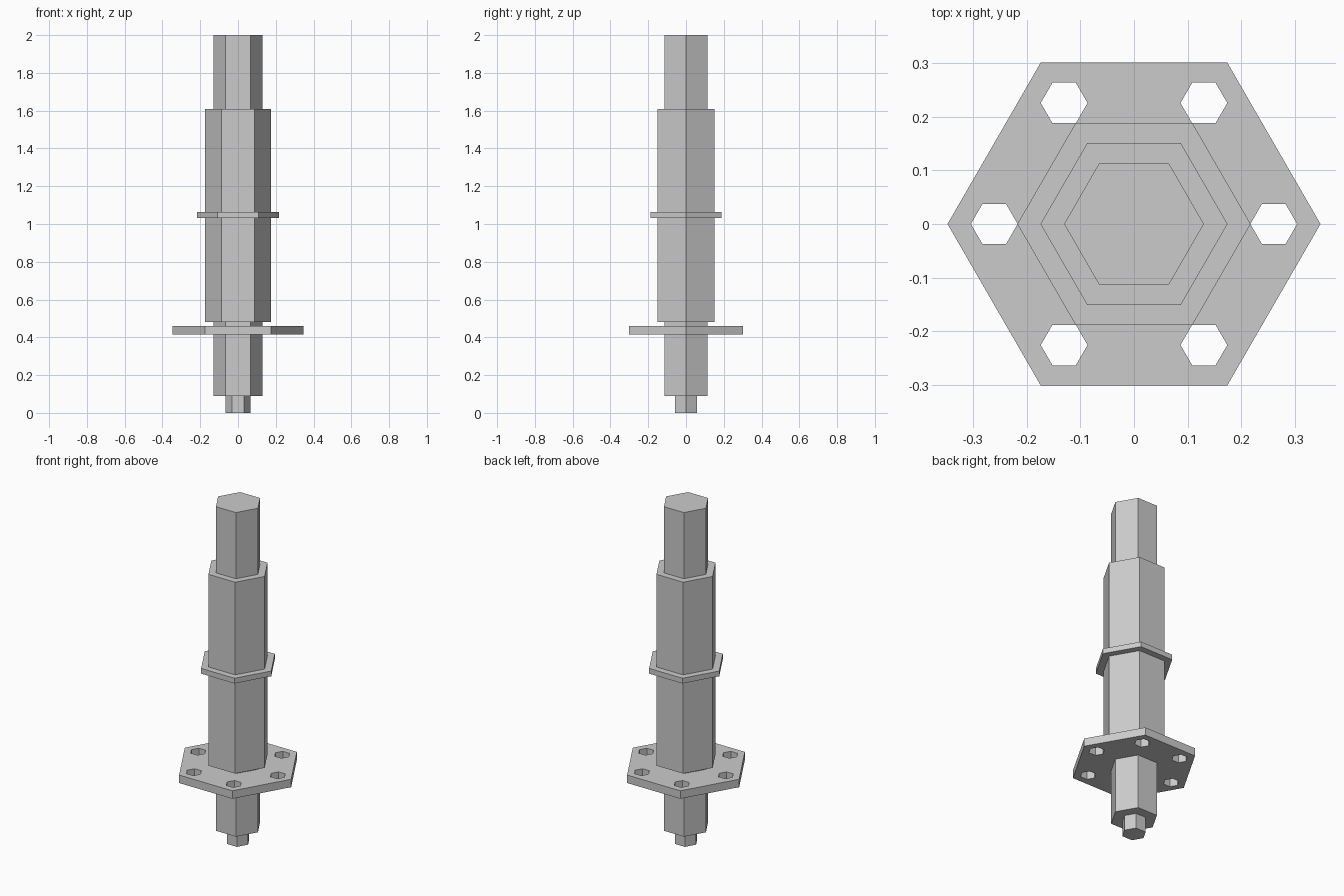
import bpy
import bmesh
from math import cos, sin, pi
from mathutils import Matrix, Vector

default = bpy.data.objects.get("Cube")
if default:
    bpy.data.objects.remove(default, do_unlink=True)

# Single grey metal material
COLOUR = (0.6, 0.6, 0.6, 1)
metal = bpy.data.materials.new("grey metal")
metal.use_nodes = True
metal.diffuse_color = COLOUR
metal.node_tree.nodes["Principled BSDF"].inputs["Base Color"].default_value = COLOUR


def hex_prisms(name, radius, bottom, top, centres=((0, 0),)):
    """Upright hexagonal prisms with corners on the x axis."""
    bm = bmesh.new()
    for x, y in centres:
        ring = [bm.verts.new((x + radius * cos(i * pi / 3),
                              y + radius * sin(i * pi / 3), bottom))
                for i in range(6)]
        base = bm.faces.new(ring)
        lid = bmesh.ops.extrude_face_region(bm, geom=[base], use_keep_orig=True)
        moved = [g for g in lid["geom"] if isinstance(g, bmesh.types.BMVert)]
        bmesh.ops.translate(bm, verts=moved, vec=(0, 0, top - bottom))
    bmesh.ops.recalc_face_normals(bm, faces=bm.faces)
    mesh = bpy.data.meshes.new(name)
    bm.to_mesh(mesh)
    bm.free()
    mesh.materials.append(metal)
    obj = bpy.data.objects.new(name, mesh)
    bpy.context.collection.objects.link(obj)
    return obj


# Stepped hexagonal shaft
hex_prisms("end_pin", 0.066, 0, 0.09)
hex_prisms("shaft", 0.13, 0.09, 2)
hex_prisms("sleeve", 0.174, 0.482, 1.61)
hex_prisms("collar", 0.217, 1.033, 1.064)

# Mounting flange with a bolt hole near each corner
flange = hex_prisms("flange", 0.347, 0.414, 0.461)
bolt_circle = [(0.26 * cos(i * pi / 3), 0.26 * sin(i * pi / 3)) for i in range(6)]
cutter = hex_prisms("bolt_hole_cutter", 0.0435, 0.3, 0.6, bolt_circle)
cutter.hide_render = True
cut = flange.modifiers.new("bolt_holes", "BOOLEAN")
cut.operation = "DIFFERENCE"
cut.solver = "EXACT"
cut.object = cutter
bpy.context.view_layer.objects.active = flange
bpy.ops.object.modifier_apply(modifier=cut.name)
bpy.data.objects.remove(cutter, do_unlink=True)
